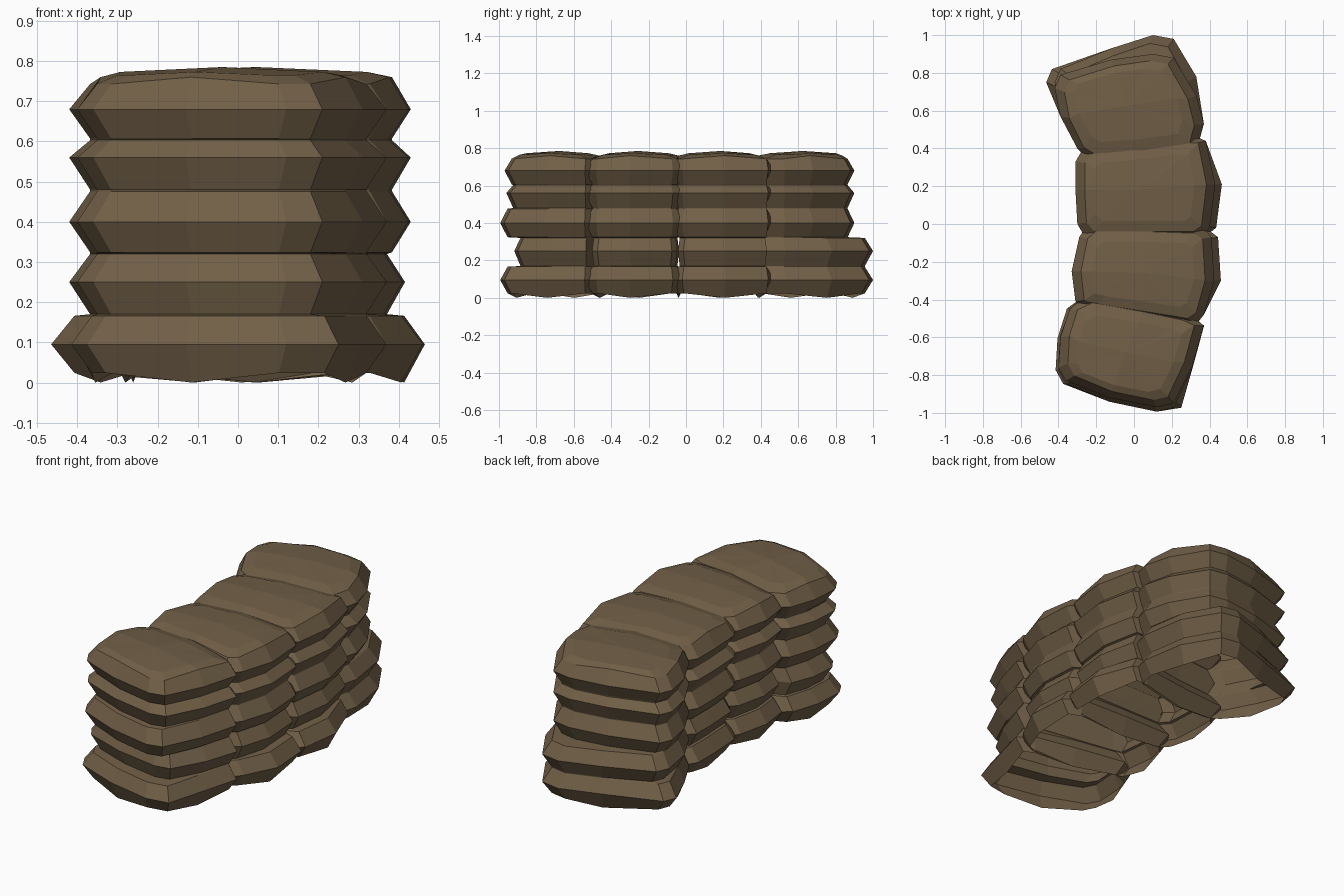
import bpy, bmesh

if "Cube" in bpy.data.objects:
    bpy.data.objects.remove(bpy.data.objects["Cube"])

burlap = bpy.data.materials.new("brown burlap")
burlap.diffuse_color = (0.165, 0.115, 0.063, 1)
burlap.use_nodes = True
burlap.node_tree.nodes["Principled BSDF"].inputs["Base Color"].default_value = burlap.diffuse_color

# Plan outline of each stack, pivot for pinching, y pinch,
# and which points touch a neighbour behind / in front
STACKS = {
    "rear": ([(-.42, .72), (-.39, .79), (-.12, .87), (.10, .90), (.21, .88), (.33, .68),
              (.37, .53), (.34, .42), (.05, .38), (-.23, .36), (-.30, .40), (-.39, .57)],
             (-.02, .45), .92, (), (8, 9)),
    "mid_rear": ([(-.31, .33), (-.26, .38), (0, .40), (.30, .44), (.38, .44), (.43, .21),
                  (.40, -.02), (.35, -.05), (.05, -.05), (-.25, -.05), (-.30, 0), (-.31, .18)],
                 (.07, .19), .96, (1, 2, 3), (7, 8, 9)),
    "mid_front": ([(-.29, -.07), (-.24, -.03), (.05, -.03), (.36, -.04), (.41, -.07), (.425, -.30),
                   (.37, -.48), (.32, -.51), (.05, -.47), (-.23, -.43), (-.31, -.41), (-.33, -.25)],
                  (.05, -.26), .96, (1, 2, 3), (7, 8, 9)),
    "front": ([(-.34, -.45), (-.25, -.41), (.05, -.46), (.30, -.51), (.37, -.54), (.31, -.75),
               (.21, -.95), (.12, -.97), (-.13, -.92), (-.36, -.83), (-.40, -.76), (-.39, -.60)],
              (-.02, -.50), .92, (1, 2, 3), ()),
}
SEAMS = [.095, .25, .40, .56, .68]              # widest height of each course
VALLEYS = [.022, .168, .322, .478, .605, .745]  # pinched heights between courses
PINCH_X = .87


def outline(stack, layer):
    """Plan of one bag, with the course's own size and shift."""
    pts, (px, py) = STACKS[stack][:2]
    out = []
    for x, y in pts:
        if stack == "rear" and layer < 2 and y > .6:      # lower rear bags stick out
            y += .10 if x > 0 else .06 if x > -.3 else .03
            if layer == 0 and x < -.3:
                x -= .045
        if layer == 0 and x > .39:
            x += .035
        if stack == "front":                               # end bags vary in length
            y = -.50 + (y + .50) * (1.05, .89, 1.05, .98, 1.0)[layer]
            if layer == 0:
                x += -.015 if x < -.3 else .04 if y < -.9 and x > .2 else 0
        if layer == 1 and stack.startswith("mid"):         # loose second course
            x, y = px + (x - px) * .96, py + (y - py) * .97
        out.append((x, y))
    return out


def bulge(stack, layer, pts):
    """Seams press into the neighbouring bags."""
    back, front = STACKS[stack][3:]
    d = .0 if layer == 1 else .035
    return [(x, y + d * (i in back) - d * (i in front)) for i, (x, y) in enumerate(pts)]


def scaled(pts, pivot, sx, sy):
    px, py = pivot
    return [(px + (x - px) * sx, py + (y - py) * sy) for x, y in pts]


def stack_of_bags(stack):
    """One hollow pile of five bags, open below, with a domed top."""
    pivot, pinch = STACKS[stack][1:3]
    bm = bmesh.new()

    def ring(pts, z, lift=0.0):
        # lift moves the middle of each side up or down
        return [bm.verts.new((x, y, z + (lift if i in (2, 5, 8, 11) else 0)))
                for i, (x, y) in enumerate(pts)]

    rings = []
    for k in range(5):
        pts = outline(stack, k)
        neck = scaled(pts, pivot, PINCH_X, pinch)
        rings.append(ring(neck, VALLEYS[k] + .002, -.024 if k == 0 else 0))
        rings.append(ring(bulge(stack, k, pts), SEAMS[k]))
        rings.append(ring(neck, VALLEYS[k + 1] - .002, .017 if k == 4 else 0))

    # Nearly flat top of the uppermost bag
    cx, cy = (sum(c) / len(pts) for c in zip(*pts))
    rings.append(ring(scaled(pts, (cx, cy), .72, .72), .765, .008))
    crown = bm.verts.new((cx, cy, .785))

    n = len(pts)
    for a, b in zip(rings, rings[1:]):
        for i in range(n):
            j = (i + 1) % n
            bm.faces.new((a[i], a[j], b[j], b[i]))
    for i in range(n):
        bm.faces.new((rings[-1][i], rings[-1][(i + 1) % n], crown))
    bmesh.ops.recalc_face_normals(bm, faces=bm.faces)
    if crown.link_faces[0].normal.z < 0:
        bmesh.ops.reverse_faces(bm, faces=bm.faces)

    me = bpy.data.meshes.new(f"sandbag_stack_{stack}")
    bm.to_mesh(me)
    bm.free()
    me.materials.append(burlap)
    bpy.context.collection.objects.link(bpy.data.objects.new(me.name, me))


# Four stacks side by side, five courses each
for stack in STACKS:
    stack_of_bags(stack)
